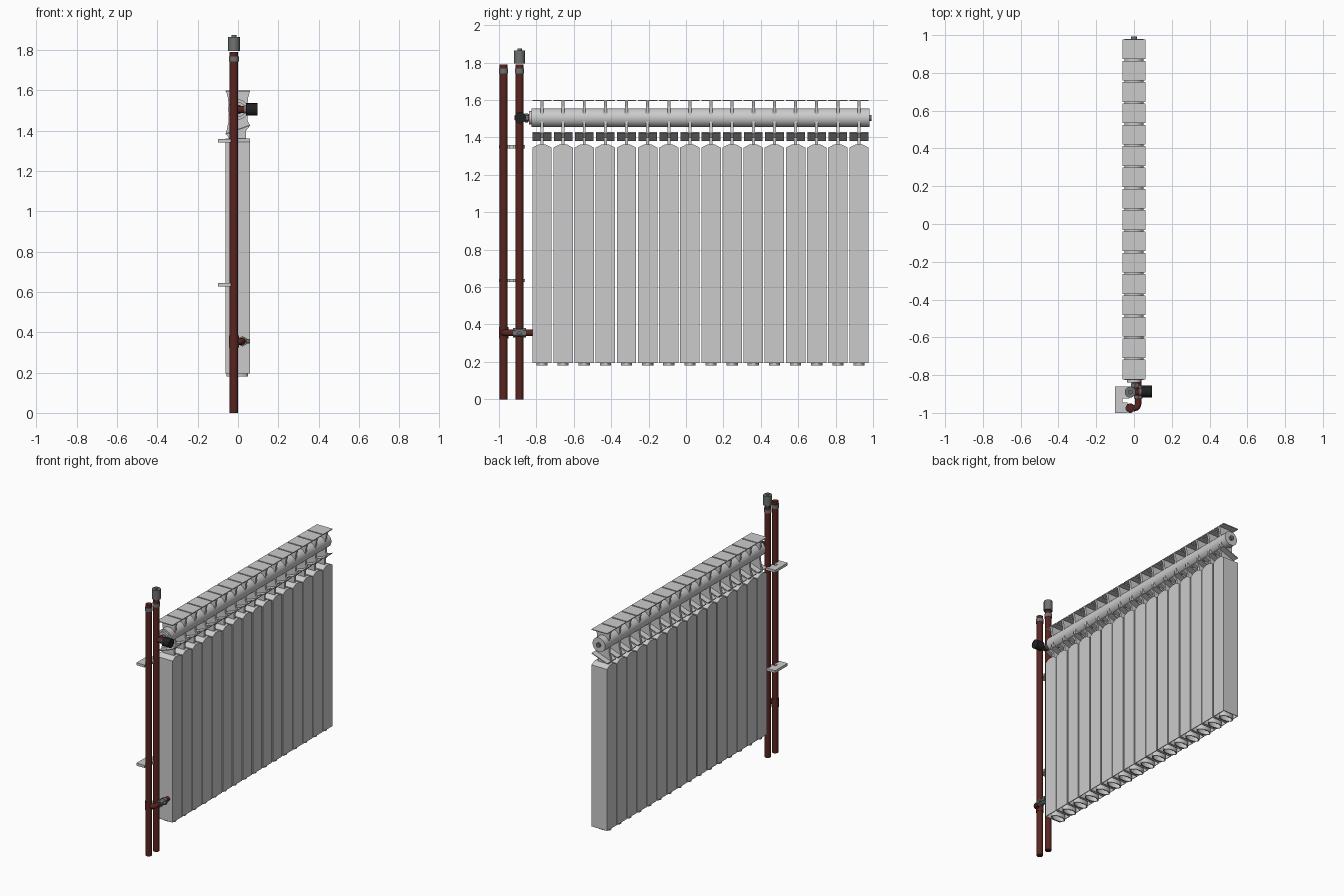
import bpy, bmesh, math
from mathutils import Vector

if "Cube" in bpy.data.objects:
    bpy.data.objects.remove(bpy.data.objects["Cube"])

N, PITCH, Y0 = 16, 0.113, -0.77
PX = -0.02                      # x of both risers
Y_RET, Y_SUP = -0.975, -0.89    # return and supply risers


def mat(name, c):
    m = bpy.data.materials.new(name)
    m.diffuse_color = (*c, 1)
    m.use_nodes = True
    m.node_tree.nodes["Principled BSDF"].inputs["Base Color"].default_value = m.diffuse_color
    return m


RED = mat("oxide_red", (0.10, 0.018, 0.014))
DARK = mat("fitting_grey", (0.16, 0.17, 0.17))
BLACK = mat("black", (0.015, 0.015, 0.017))


def finish(name, bm, material=None, smooth=False):
    bmesh.ops.recalc_face_normals(bm, faces=bm.faces)
    me = bpy.data.meshes.new(name)
    bm.to_mesh(me)
    bm.free()
    ob = bpy.data.objects.new(name, me)
    bpy.context.collection.objects.link(ob)
    if material:
        me.materials.append(material)
    if smooth:
        bpy.ops.object.select_all(action='DESELECT')
        ob.select_set(True)
        bpy.context.view_layer.objects.active = ob
        bpy.ops.object.shade_smooth_by_angle(angle=math.radians(35))
    return ob


def prism(name, pts, vec, open_face=None, material=None):
    """Extrude a closed polygon along vec; open_face removes faces pointing that way."""
    bm = bmesh.new()
    f = bm.faces.new([bm.verts.new(p) for p in pts])
    ext = bmesh.ops.extrude_face_region(bm, geom=[f], use_keep_orig=True)
    bmesh.ops.translate(bm, vec=vec, verts=[v for v in ext['geom'] if isinstance(v, bmesh.types.BMVert)])
    bmesh.ops.recalc_face_normals(bm, faces=bm.faces)
    if open_face:
        d = Vector(open_face)
        kill = [f for f in bm.faces if f.normal.dot(d) > 0.99]
        bmesh.ops.delete(bm, geom=kill, context='FACES')
    return finish(name, bm, material)


def cyl(name, a, b, r, material=None, n=24):
    a, b = Vector(a), Vector(b)
    bm = bmesh.new()
    bmesh.ops.create_cone(bm, cap_ends=True, segments=n, radius1=r, radius2=r, depth=(b - a).length)
    rot = (b - a).to_track_quat('Z', 'Y').to_matrix()
    bmesh.ops.rotate(bm, cent=(0, 0, 0), matrix=rot, verts=bm.verts)
    bmesh.ops.translate(bm, vec=(a + b) / 2, verts=bm.verts)
    return finish(name, bm, material, smooth=n > 8)


def sections(ob, thick=0):
    if thick:
        s = ob.modifiers.new("wall", 'SOLIDIFY')
        s.thickness, s.offset = thick, -1
    a = ob.modifiers.new("sections", 'ARRAY')
    a.use_relative_offset, a.use_constant_offset = False, True
    a.constant_offset_displace, a.count = (0, PITCH, 0), N


# --- radiator sections ---
# hollow panel body, chamfered on top, open underneath
prof = [(-.052, .195), (.052, .195), (.052, 1.345), (.02, 1.362), (-.02, 1.362), (-.052, 1.345)]
sections(prism("panel_body", [(-.062, Y0 + y, z) for y, z in prof], (.122, 0, 0), (0, 0, -1)), .005)

# centre web inside the body, seen from below
sections(prism("inner_web", [(-.058, Y0 - .004, .2), (.058, Y0 - .004, .2), (.058, Y0 - .004, 1.34),
                             (-.058, Y0 - .004, 1.34)], (0, .008, 0)))

# oval bottom foot ring
oval = [(-.003 + .053 * math.cos(t), Y0 + .03 * math.sin(t), .18)
        for t in (i * math.tau / 24 for i in range(24))]
sections(prism("bottom_ring", oval, (0, 0, .08), (0, 0, -1)), .006)

# waisted upright fin above the body
fin = [(-.06, 1.597), (.06, 1.597), (.05, 1.565), (.045, 1.50), (.048, 1.45), (.06, 1.425),
       (.04, 1.40), (.04, 1.355), (-.04, 1.355), (-.06, 1.385), (-.048, 1.44), (-.045, 1.50), (-.05, 1.565)]
sections(prism("upright_fin", [(x, Y0 - .008, z) for x, z in fin], (0, .016, 0)))

# top grille plate and slanted deflector
sections(prism("top_plate", [(-.062, Y0 - .052, 1.594), (.06, Y0 - .052, 1.594),
                             (.06, Y0 - .052, 1.6), (-.062, Y0 - .052, 1.6)], (0, .104, 0)))
sections(prism("deflector", [(-.062, Y0 - .05, 1.38), (.06, Y0 - .05, 1.424),
                             (.06, Y0 - .05, 1.43), (-.062, Y0 - .05, 1.386)], (0, .1, 0)))

# header tube with collars and end plug
Z = 1.505
cyl("header_tube", (0, -.825, Z), (0, .98, Z), .05, n=32)
cyl("header_inlet", (0, -.84, Z), (0, -.82, Z), .037)
cyl("end_plug", (0, .97, Z), (0, .992, Z), .016, DARK)

# --- risers ---
for label, y in (("return", Y_RET), ("supply", Y_SUP)):
    cyl(label + "_riser", (PX, y, 0), (PX, y, 1.79), .021, RED)
    cyl(label + "_collar", (PX, y, 1.742), (PX, y, 1.768), .0245, DARK)
cyl("air_vent", (PX, Y_SUP, 1.795), (PX, Y_SUP, 1.865), .029, DARK, 16)
cyl("air_vent_tip", (PX, Y_SUP, 1.86), (PX, Y_SUP, 1.875), .012, DARK, 12)

# wall brackets, notched between the two pipes
plan = [(-.1, -1), (-.035, -1), (-.035, -.945), (-.06, -.945), (-.06, -.925),
        (-.025, -.925), (-.025, -.86), (-.1, -.86)]
for z in (.635, 1.35):
    prism("wall_bracket", [(x, y, z - .009) for x, y in plan], (0, 0, .018))

# --- supply valve ---
cyl("supply_branch", (PX, Y_SUP, Z), (.045, Y_SUP, Z), .018, RED)
cyl("valve_outlet", (.005, Y_SUP, Z), (.005, -.835, Z), .019, RED)
cyl("valve_nut", (.005, -.862, Z), (.005, -.845, Z), .024, DARK, 6)
cyl("valve_neck", (.03, Y_SUP, Z), (.045, Y_SUP, Z), .02, DARK)
cyl("valve_knob", (.04, Y_SUP + .003, Z), (.096, Y_SUP + .003, Z), .031, BLACK, 16)

# --- return connection, bent around the supply riser ---
ZR = .355
cu = bpy.data.curves.new("return_elbow", 'CURVE')
cu.dimensions, cu.bevel_depth, cu.bevel_resolution, cu.use_fill_caps = '3D', .017, 4, True
arc = [(.022 * math.sin(t), -.95 - .025 * math.cos(t)) for t in (i * math.pi / 12 for i in range(7))]
path = [(PX, Y_RET)] + arc + [(.022, -.82)]
sp = cu.splines.new('POLY')
sp.points.add(len(path) - 1)
for p, (x, y) in zip(sp.points, path):
    p.co = (x, y, ZR, 1)
cu.materials.append(RED)
bpy.context.collection.objects.link(bpy.data.objects.new("return_elbow", cu))

cyl("return_tee", (PX, Y_RET, ZR - .03), (PX, Y_RET, ZR + .03), .025, RED)
cyl("return_valve_body", (.022, -.925, ZR), (.022, -.855, ZR), .02, DARK)
for y in (-.915, -.865):
    cyl("return_valve_nut", (.022, y - .01, ZR), (.022, y + .01, ZR), .026, DARK, 6)
cyl("return_valve_stem", (.022, -.89, ZR), (.056, -.89, ZR), .011, DARK, 12)
